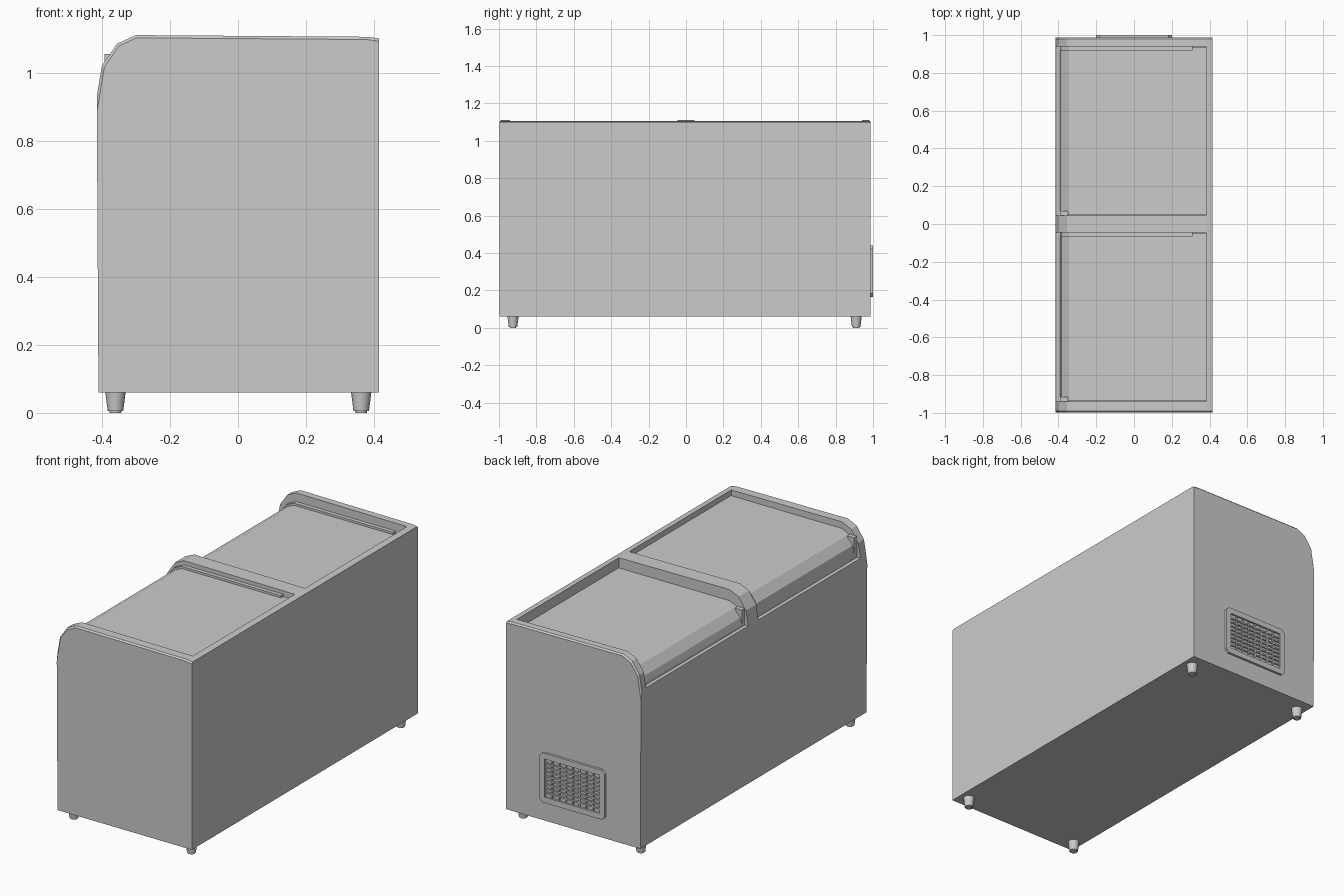
import bpy, bmesh, math
from mathutils import Matrix, Vector

cube = bpy.data.objects.get("Cube")
if cube:
    bpy.data.objects.remove(cube, do_unlink=True)

GREY = (0.6, 0.6, 0.6, 1.0)
mat = bpy.data.materials.new("light grey")
mat.use_nodes = True
mat.diffuse_color = GREY
mat.node_tree.nodes["Principled BSDF"].inputs["Base Color"].default_value = GREY

Y0, Y1 = -0.998, 0.987          # ends of the cabinet
BASE = 0.06


def finish(name, bm):
    bmesh.ops.recalc_face_normals(bm, faces=bm.faces)
    mesh = bpy.data.meshes.new(name)
    bm.to_mesh(mesh)
    bm.free()
    mesh.materials.append(mat)
    ob = bpy.data.objects.new(name, mesh)
    bpy.context.collection.objects.link(ob)
    return ob


def slab(points, y0, y1):
    """Extrude an (x, z) outline along y."""
    bm = bmesh.new()
    face = bm.faces.new([bm.verts.new((x, y0, z)) for x, z in points])
    ext = bmesh.ops.extrude_face_region(bm, geom=[face])
    verts = [g for g in ext["geom"] if isinstance(g, bmesh.types.BMVert)]
    bmesh.ops.translate(bm, verts=verts, vec=(0, y1 - y0, 0))
    bmesh.ops.recalc_face_normals(bm, faces=bm.faces)
    return bm


def add_box(bm, lo, hi):
    lo, hi = Vector(lo), Vector(hi)
    m = Matrix.Translation((lo + hi) / 2) @ Matrix.Diagonal((*(hi - lo), 1))
    bmesh.ops.create_cube(bm, size=1, matrix=m)


def lid_path(top):
    """Curved front edge rising to a flat lid, from front rim to back rim."""
    return [(-0.393, 0.95), (-0.383, 1.01 + top - 1.075), (-0.345, top - 0.02),
            (-0.30, top), (0.38, top)]


# Cabinet with a curved front shoulder and chamfered end rims
shell = [(-0.41, BASE), (-0.415, 0.93), (-0.40, 1.02), (-0.355, 1.085),
         (-0.30, 1.11), (0.38, 1.105), (0.415, 1.10), (0.415, BASE)]
bm = slab(shell, Y0, Y1)
rims = [e for e in bm.edges
        if min(v.co.z for v in e.verts) > 0.9
        and abs(e.verts[0].co.y - e.verts[1].co.y) < 0.01]
bmesh.ops.bevel(bm, geom=rims, offset=0.008, segments=1, affect='EDGES')
cabinet = finish("cabinet", bm)

# Two sliding lids at different heights: cut each bay, then fit lid, rail and handle
for side, y0, y1, top in (("front", -0.94, -0.045, 1.075),
                          ("back", 0.045, 0.94, 1.05)):
    floor = [(x, z - 0.012) for x, z in lid_path(top)]
    cutter = finish("cutter", slab([(-0.5, 0.938)] + floor + [(0.38, 1.3), (-0.5, 1.3)], y0, y1))
    cutter.hide_render = True
    cut = cabinet.modifiers.new("bay", 'BOOLEAN')
    cut.operation, cut.solver, cut.object = 'DIFFERENCE', 'EXACT', cutter
    bpy.context.view_layer.objects.active = cabinet
    bpy.ops.object.modifier_apply(modifier=cut.name)
    bpy.data.objects.remove(cutter, do_unlink=True)

    path = lid_path(top)
    under = [(x, z - 0.013) for x, z in reversed(path)]
    finish(side + "_lid", slab(path + under, y0 + 0.003, y1 - 0.003))

    step = [(x, z + 0.012) for x, z in path[:-1]] + [(0.31, top + 0.012)]
    low = [(x, z - 0.002) for x, z in reversed(step)]
    low = [(x, z - 0.011) for x, z in low]
    finish(side + "_lid_rail", slab(step + low, y1 - 0.022, y1 + 0.001))

    bm = bmesh.new()
    add_box(bm, (-0.392, y0, 0.95), (-0.35, y0 + 0.025, top - 0.02))
    finish(side + "_lid_stop", bm)

# Vent plate with a sunken centre
W, LOW, HIGH, C = 0.2, 0.165, 0.44, 0.018
outline = [(-W + C, LOW), (W - C, LOW), (W, LOW + C), (W, HIGH - C),
           (W - C, HIGH), (-W + C, HIGH), (-W, HIGH - C), (-W, LOW + C)]
bm = slab(outline, Y1 - 0.005, 1.0)
outer = max(bm.faces, key=lambda f: f.calc_center_median().y)
bmesh.ops.inset_region(bm, faces=[outer], thickness=0.034)
bm.normal_update()
inner = outer
ext = bmesh.ops.extrude_face_region(bm, geom=[inner])
verts = [g for g in ext["geom"] if isinstance(g, bmesh.types.BMVert)]
bmesh.ops.translate(bm, verts=verts, vec=(0, -0.011, 0))
if inner.is_valid:
    bmesh.ops.delete(bm, geom=[inner], context='FACES_ONLY')
finish("vent_plate", bm)

# Vent lattice
bm = bmesh.new()
x1, z0, z1 = W - 0.033, LOW + 0.033, HIGH - 0.033
cols, rows, t = 8, 9, 0.004
for i in range(1, cols):
    x = -x1 + 2 * x1 * i / cols
    add_box(bm, (x - t, 0.988, z0), (x + t, 0.996, z1))
for i in range(1, rows):
    z = z0 + (z1 - z0) * i / rows
    add_box(bm, (-x1, 0.988, z - t), (x1, 0.997, z + t))
finish("vent_lattice", bm)

# Tapered feet with a softened bottom edge
for x, xs in ((-0.36, "right"), (0.362, "left")):
    for y, ys in ((-0.925, "front"), (0.91, "back")):
        bm = bmesh.new()
        bmesh.ops.create_cone(bm, cap_ends=True, segments=16, radius1=0.022,
                              radius2=0.03, depth=0.062,
                              matrix=Matrix.Translation((x, y, 0.031)))
        rim = [e for e in bm.edges if all(v.co.z < 0.01 for v in e.verts)]
        bmesh.ops.bevel(bm, geom=rim, offset=0.005, segments=2, affect='EDGES')
        foot = finish(ys + "_" + xs + "_foot", bm)
        bpy.ops.object.select_all(action='DESELECT')
        foot.select_set(True)
        bpy.context.view_layer.objects.active = foot
        bpy.ops.object.shade_smooth_by_angle(angle=math.radians(40))
